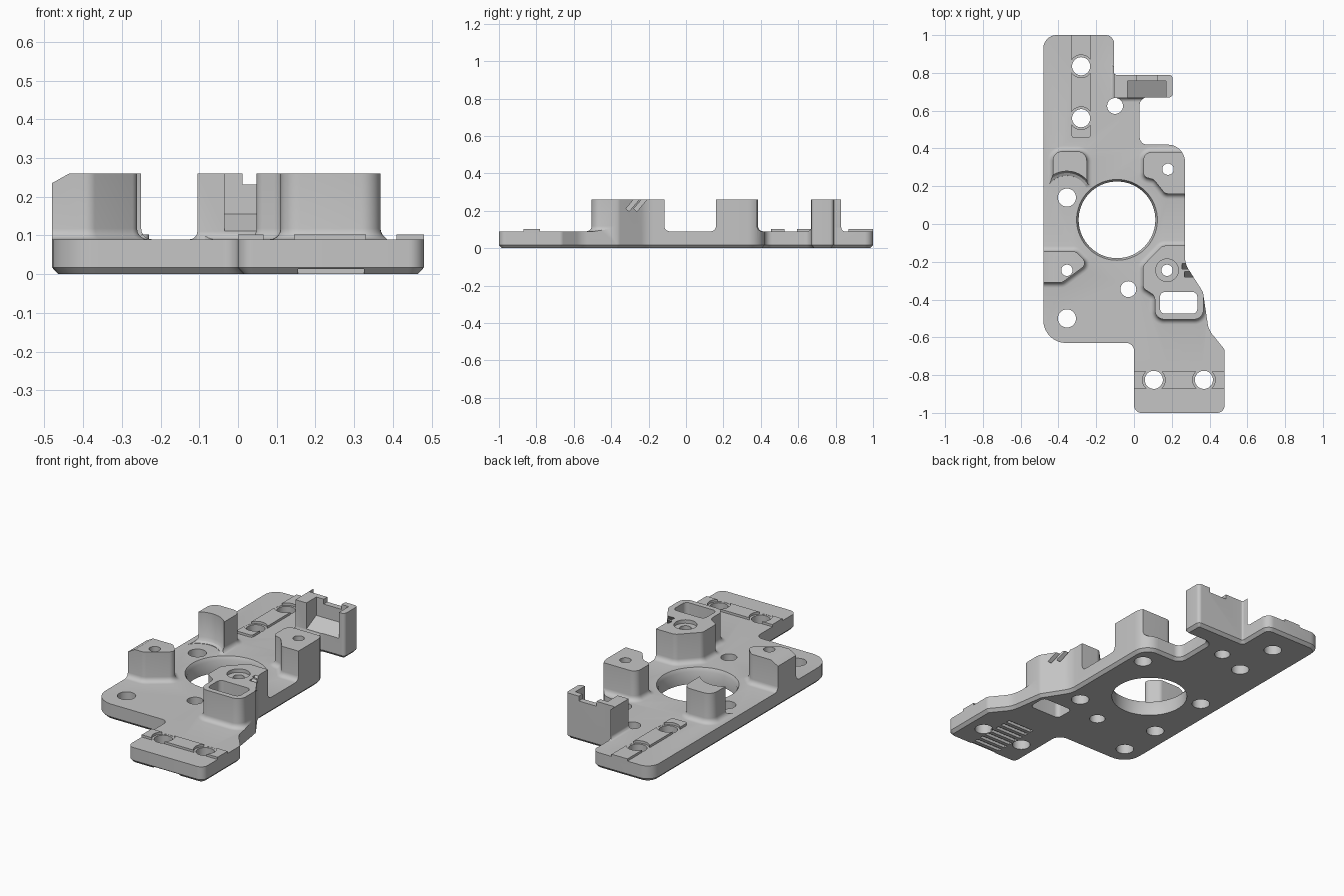
import bpy, bmesh, math
from mathutils import Vector, Matrix

cube = bpy.data.objects.get("Cube")
if cube:
    bpy.data.objects.remove(cube, do_unlink=True)

GREY = (0.56, 0.56, 0.56, 1)
mat = bpy.data.materials.new("plain grey")
mat.use_nodes = True
mat.diffuse_color = GREY
mat.node_tree.nodes["Principled BSDF"].inputs["Base Color"].default_value = GREY

TOP, TALL = 0.09, 0.26


def rounded(corners, steps=8):
    """Counter-clockwise outline with an arc of radius r at each (x, y, r) corner."""
    out = []
    for i, (x, y, r) in enumerate(corners):
        p = Vector((x, y))
        a = (Vector(corners[i - 1][:2]) - p).normalized()
        b = (Vector(corners[(i + 1) % len(corners)][:2]) - p).normalized()
        if r == 0:
            out.append(p)
            continue
        half = a.angle(b) / 2
        centre = p + (a + b).normalized() * r / math.sin(half)
        start = p + a * r / math.tan(half) - centre
        end = p + b * r / math.tan(half) - centre
        sweep = start.angle_signed(end)
        for k in range(steps + 1):
            out.append(centre + Matrix.Rotation(-sweep * k / steps, 2) @ start)
    return out


def offset(pts, d):
    """Move an outline outward by d."""
    out = []
    for i, p in enumerate(pts):
        e1 = (p - pts[i - 1]).normalized()
        e2 = (pts[(i + 1) % len(pts)] - p).normalized()
        n1, n2 = Vector((e1.y, -e1.x)), Vector((e2.y, -e2.x))
        out.append(p + (n1 + n2) * d / (1 + n1.dot(n2)))
    return out


def loft(name, pts, levels):
    """Solid through copies of an outline at (height, outward offset) levels."""
    bm = bmesh.new()
    rings = [[bm.verts.new((p.x, p.y, z)) for p in offset(pts, d)] for z, d in levels]
    bm.faces.new(rings[0][::-1])
    bm.faces.new(rings[-1])
    n = len(pts)
    for lo, hi in zip(rings, rings[1:]):
        for i in range(n):
            j = (i + 1) % n
            bm.faces.new((lo[i], lo[j], hi[j], hi[i]))
    mesh = bpy.data.meshes.new(name)
    bm.to_mesh(mesh)
    bm.free()
    mesh.materials.append(mat)
    obj = bpy.data.objects.new(name, mesh)
    bpy.context.collection.objects.link(obj)
    return obj


def circle(x, y, r, n=40):
    return [Vector((x + r * math.cos(math.tau * k / n), y + r * math.sin(math.tau * k / n)))
            for k in range(n)]


def rect(x0, x1, y0, y1, r=0):
    return rounded([(x0, y0, r), (x1, y0, r), (x1, y1, r), (x0, y1, r)])


def combine(target, tool, operation):
    mod = target.modifiers.new("combine", "BOOLEAN")
    mod.operation, mod.solver, mod.object = operation, "EXACT", tool
    bpy.context.view_layer.objects.active = target
    bpy.ops.object.modifier_apply(modifier=mod.name)
    bpy.data.objects.remove(tool, do_unlink=True)


def cut(target, pts, z0, z1):
    combine(target, loft("cutter", pts, [(z0, 0), (z1, 0)]), "DIFFERENCE")


def post(name, pts, fillet=0.028):
    """Upright post with a concave fillet where it meets the plate."""
    levels = [(TOP - 0.03, fillet)]
    for k in range(6):
        t = math.pi / 2 * k / 5
        levels.append((TOP + fillet * (1 - math.cos(t)), fillet * (1 - math.sin(t))))
    return loft(name, pts, levels + [(TALL, 0)])


# Oversized slab, trimmed later to the outline with its bevelled underside
plate = loft("mounting_plate", rect(-0.7, 0.7, -1.2, 1.2), [(-0.1, 0), (TOP, 0)])
outline = rounded([
    (-0.48, -0.63, 0.12), (0, -0.63, 0.04), (0, -1, 0.04), (0.48, -1, 0.04),
    (0.48, -0.665, 0.03), (0.395, -0.56, 0.12), (0.365, -0.36, 0.04),
    (0.27, -0.21, 0.12), (0.27, 0.42, 0.09), (0.03, 0.42, 0.04),
    (0.03, 0.67, 0.04), (0.205, 0.67, 0.02), (0.205, 0.79, 0.02),
    (-0.105, 0.79, 0.01), (-0.105, 1, 0.045), (-0.48, 1, 0.07)])
envelope = loft("envelope", outline, [(0, -0.016), (0.017, 0), (0.4, 0)])

# Crescent post wrapped around a screw hole
crescent = post("back_left_post", rounded([
    (-0.43, 0.22, 0), (-0.25, 0.22, 0), (-0.25, 0.385, 0.05), (-0.43, 0.385, 0.05)]))
scoop = loft("scoop", circle(-0.355, 0.14, 0.14),
             [(TOP - 0.05, -0.028), (TOP + 0.002, -0.024), (TOP + 0.01, -0.01),
              (TOP + 0.028, 0), (0.4, 0)])
combine(crescent, scoop, "DIFFERENCE")

# Front left post with a sloped outer top edge
left_post = post("front_left_post", rounded([
    (-0.56, -0.31, 0), (-0.38, -0.31, 0.04), (-0.245, -0.21, 0.03),
    (-0.31, -0.145, 0.03), (-0.56, -0.145, 0)]))
slope = loft("slope", rect(-0.65, -0.4, -0.5, 0), [(0.2, 0), (0.4, 0)])
for v in slope.data.vertices:
    if v.co.z < 0.3:
        v.co.z = 0.28 if v.co.x > -0.5 else 0.14
combine(left_post, slope, "DIFFERENCE")

right_post = post("back_right_post", rounded([
    (0.05, 0.25, 0.03), (0.105, 0.235, 0.04), (0.165, 0.16, 0.03), (0.35, 0.16, 0),
    (0.35, 0.38, 0), (0.05, 0.38, 0.04)]))
slot_post = post("front_right_post", rounded([
    (0.11, -0.505, 0.05), (0.368, -0.505, 0.05), (0.368, -0.35, 0.02),
    (0.34, -0.115, 0), (0.15, -0.115, 0.04), (0.048, -0.22, 0.04),
    (0.048, -0.34, 0.03), (0.11, -0.38, 0.035)]))

# Back bracket: pocket with a sloped floor and a notched rear wall
bracket = post("back_bracket", rect(-0.105, 0.25, 0.668, 0.83), 0.02)
pocket = loft("pocket", rect(-0.035, 0.17, 0.6, 0.757), [(0.1, 0), (0.4, 0)])
for v in pocket.data.vertices:
    if v.co.z < 0.3:
        v.co.z = 0.155 if v.co.y > 0.7 else 0.077
combine(bracket, pocket, "DIFFERENCE")
cut(bracket, rect(0.012, 0.125, 0.7, 0.9), 0.232, 0.4)

# Raised pads on the two mounting strips
front_pads = loft("front_pads", rect(-0.05, 0.55, -0.87, -0.78), [(0.07, 0), (0.103, 0)])
back_pads = loft("back_pads", rect(-0.33, -0.23, 0.455, 1.05, 0.015), [(0.07, 0), (0.103, 0)])

# Join the parts into one casting and trim it to the outline
for part in (crescent, left_post, right_post, slot_post, bracket, front_pads, back_pads):
    combine(plate, part, "UNION")
combine(plate, envelope, "INTERSECT")

# Slanted grooves in the side of the slotted post
for x, y in ((0.275, -0.232), (0.287, -0.274)):
    groove = loft("groove", rect(-0.02, 0.06, -0.011, 0.011), [(-0.06, 0), (0.09, 0)])
    groove.data.transform(Matrix.Translation((x, y, 0.25)) @ Matrix.Rotation(math.radians(-40), 4, "X"))
    combine(plate, groove, "DIFFERENCE")

# Large bore with a chamfered rim
bore = loft("bore", circle(-0.09, 0.022, 0.203, 72), [(-0.1, 0), (0.07, 0), (0.13, 0.033)])
combine(plate, bore, "DIFFERENCE")

# Screw holes, with the pads hollowed around those on the strips
screws = [(-0.28, 0.835), (-0.28, 0.56), (0.105, -0.825), (0.37, -0.825)]
for x, y in screws:
    cut(plate, circle(x, y, 0.06), TOP - 0.001, 0.2)
for x, y in screws + [(-0.355, 0.14), (-0.355, -0.5)]:
    cut(plate, circle(x, y, 0.048), -0.1, 0.2)
for x, y in ((-0.1, 0.625), (-0.03, -0.345)):
    cut(plate, circle(x, y, 0.042), -0.1, 0.2)

# Post holes with wider undersides, one recessed on top, and the slot
for x, y in ((0.18, 0.29), (-0.355, -0.245), (0.175, -0.245)):
    cut(plate, circle(x, y, 0.03), -0.1, 0.4)
    cut(plate, circle(x, y, 0.048), -0.1, 0.06)
cut(plate, circle(0.175, -0.245, 0.06), 0.24, 0.4)
cut(plate, rect(0.138, 0.335, -0.475, -0.36, 0.025), -0.1, 0.4)

# Shallow ribbing under the front strip
for k in range(8):
    y = -0.985 + 0.044 * k
    cut(plate, rect(0.155, 0.325, y - 0.011, y + 0.011), -0.1, 0.016)

bpy.ops.object.select_all(action="DESELECT")
plate.select_set(True)
bpy.context.view_layer.objects.active = plate
bpy.ops.object.shade_smooth_by_angle(angle=math.radians(30))
